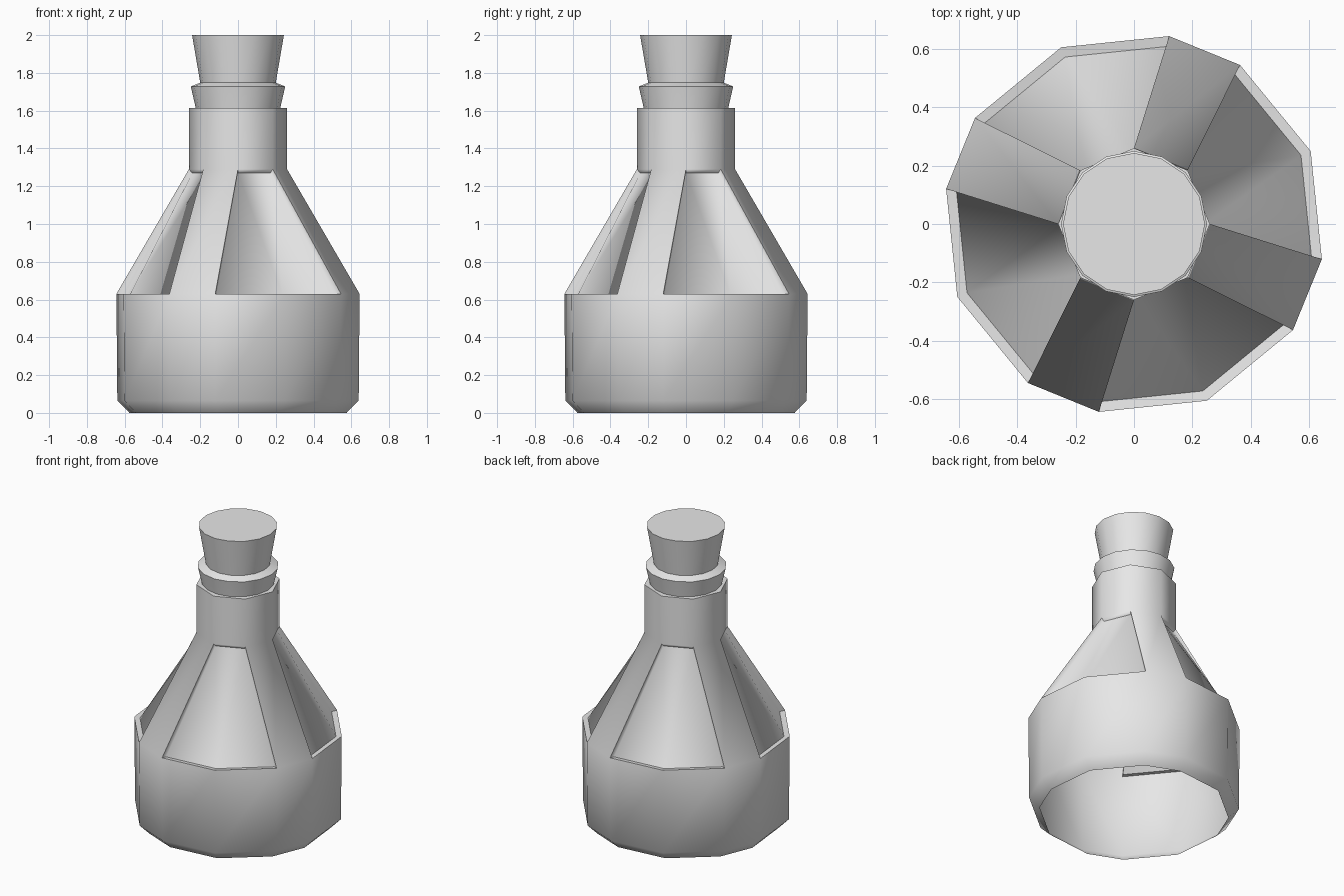
import bpy, bmesh
from math import radians, cos, sin, pi

cube = bpy.data.objects.get("Cube")
if cube:
    bpy.data.objects.remove(cube, do_unlink=True)

GREY = (0.8, 0.8, 0.8, 1)
grey = bpy.data.materials.new("plain_grey")
grey.use_nodes = True
grey.diffuse_color = GREY
grey.node_tree.nodes["Principled BSDF"].inputs["Base Color"].default_value = GREY


def polar(bm, r, deg, z):
    a = radians(deg)
    return bm.verts.new((r * cos(a), r * sin(a), z))


def bridge(bm, low, high):
    n = len(low)
    for i in range(n):
        j = (i + 1) % n
        bm.faces.new((low[i], low[j], high[j], high[i]))


def finish(bm, name, soft=()):
    """Smooth shading with sharp creases, except between the soft faces."""
    bmesh.ops.recalc_face_normals(bm, faces=bm.faces[:])
    for f in bm.faces:
        f.smooth = True
    for e in bm.edges:
        inside = all(f in soft for f in e.link_faces)
        if len(e.link_faces) == 2 and not inside:
            e.smooth = e.calc_face_angle() < radians(46)
    mesh = bpy.data.meshes.new(name)
    bm.to_mesh(mesh)
    bm.free()
    mesh.materials.append(grey)
    obj = bpy.data.objects.new(name, mesh)
    bpy.context.collection.objects.link(obj)
    return obj


# Flask: open-bottomed base, four ribs, recessed panels and an eight-sided neck
bm = bmesh.new()
ANGLES = [q * 90 + a for q in range(4) for a in (-33.7, -10.6, 22.4)]
foot = [polar(bm, 0.585, a, 0) for a in ANGLES]
lower = [polar(bm, 0.65, a, 0.065) for a in ANGLES]
shoulder = [polar(bm, 0.655, a, 0.63) for a in ANGLES]
neck = [polar(bm, 0.26, i * 45 - 45, 1.29) for i in range(8)]
lip = [polar(bm, 0.26, i * 45 - 45, 1.615) for i in range(8)]
bridge(bm, foot, lower)
bridge(bm, lower, shoulder)
bridge(bm, neck, lip)
bm.faces.new(lip)

soft = set()
for q in range(4):
    s, n = q * 3, q * 2
    # Rib
    bm.faces.new((shoulder[s], shoulder[s + 1], neck[n + 1], neck[n]))
    # Panel opening: three shoulder corners, two neck corners
    a, m, b = shoulder[s + 1], shoulder[s + 2], shoulder[(s + 3) % 12]
    t0, t1 = neck[n + 1], neck[(n + 2) % 8]
    rim = [a, m, b, t1, t0]
    inner = []
    for v in rim:
        k, dz = (0.945, -0.005) if v in (a, m, b) else (0.93, -0.02)
        inner.append(bm.verts.new((v.co.x * k, v.co.y * k, v.co.z + dz)))
    for i in range(5):
        j = (i + 1) % 5
        f = bm.faces.new((rim[i], rim[j], inner[j], inner[i]))
        if i in (2, 4):
            soft.add(f)
    ia, im, ib, it1, it0 = inner
    for tri in ((ia, im, it0), (im, it1, it0), (im, ib, it1)):
        soft.add(bm.faces.new(tri))
finish(bm, "flask_body", soft)

# Stopper: collar resting in the neck and a flared plug
bm = bmesh.new()
PROFILE = [(0.215, 1.57), (0.225, 1.62), (0.25, 1.728), (0.2, 1.748), (0.243, 2.0)]
rings = [[polar(bm, r, i * 22.5, z) for i in range(16)] for r, z in PROFILE]
for low, high in zip(rings, rings[1:]):
    bridge(bm, low, high)
bm.faces.new(rings[0])
bm.faces.new(rings[-1])
finish(bm, "stopper")
